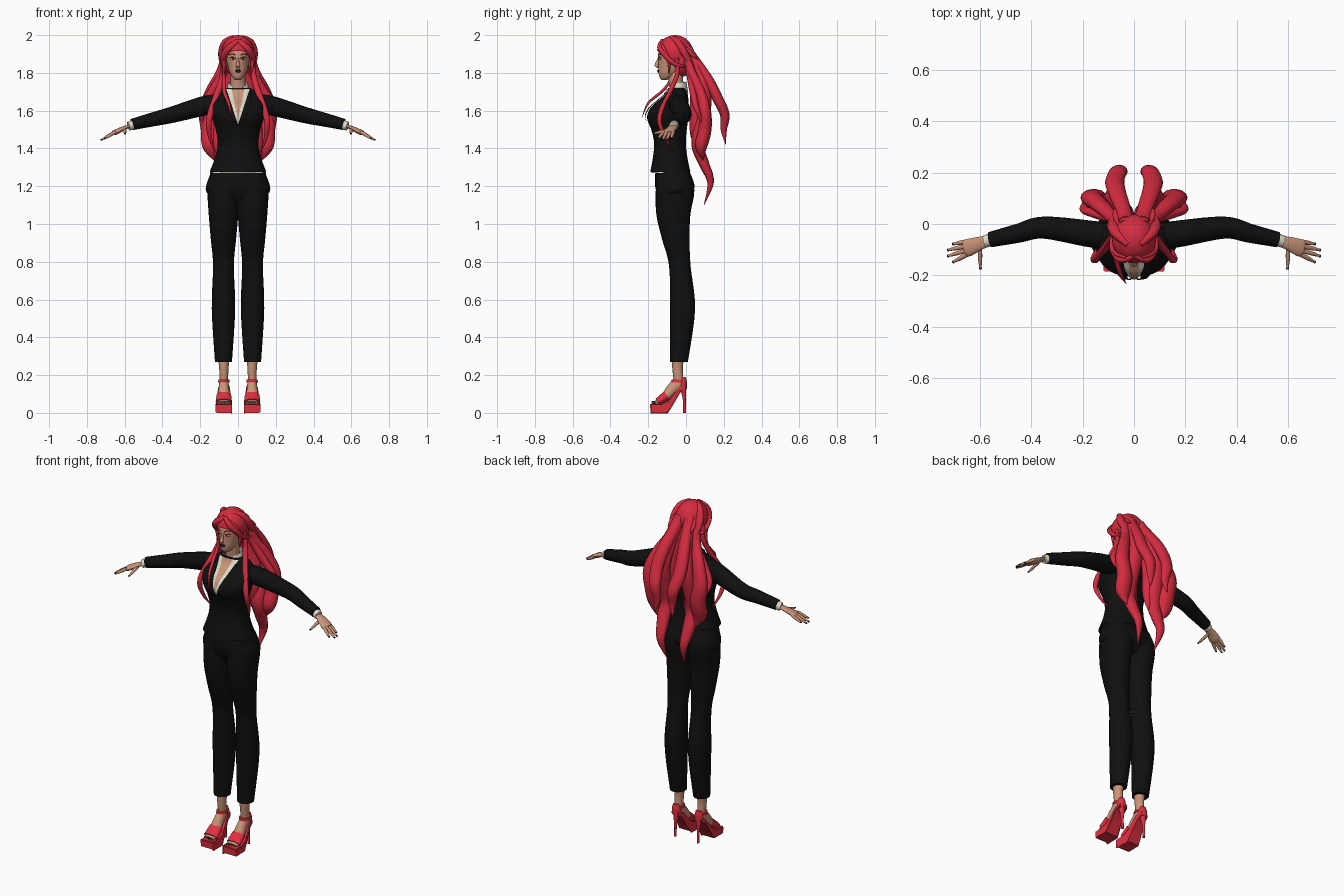
import bpy, bmesh, math
from mathutils import Vector, Matrix

if "Cube" in bpy.data.objects:
    bpy.data.objects.remove(bpy.data.objects["Cube"])


def material(name, r, g, b):
    mat = bpy.data.materials.new(name)
    mat.use_nodes = True
    mat.diffuse_color = (r, g, b, 1)
    mat.node_tree.nodes["Principled BSDF"].inputs["Base Color"].default_value = (r, g, b, 1)
    return mat


HAIR = material("hair red", .66, .025, .05)
SHOE = material("shoe red", .75, .03, .05)
SKIN = material("skin", .6, .3, .19)
SUIT = material("suit black", .005, .005, .005)
SHIRT = material("shirt cream", .72, .7, .58)
DARK = material("lip and nail black", .012, .008, .01)
EYE = material("eye white", .75, .72, .6)
X, Y, Z = Vector((1, 0, 0)), Vector((0, 1, 0)), Vector((0, 0, 1))
made = []


def link(name, mesh):
    part = bpy.data.objects.new(name, mesh)
    bpy.context.collection.objects.link(part)
    made.append(part)
    return part


def finish(name, bm, mat):
    bmesh.ops.recalc_face_normals(bm, faces=bm.faces)
    mesh = bpy.data.meshes.new(name)
    bm.to_mesh(mesh)
    bm.free()
    mesh.materials.append(mat)
    return link(name, mesh)


def mirror(part):
    """Copy a left part to the right side."""
    mesh = part.data.copy()
    mesh.transform(Matrix.Scale(-1, 4, X))
    mesh.flip_normals()
    link(part.name.replace("left", "right"), mesh)


def spline(points, steps):
    """Smooth curve through tuples of any length."""
    padded = [points[0], *points, points[-1]]
    result = []
    for p, q, r, s in zip(padded, padded[1:], padded[2:], padded[3:]):
        for j in range(steps):
            t = j / steps
            result.append([b + t * (c - a + t * (2 * a - 5 * b + 4 * c - d
                                                 + t * (3 * b - a - 3 * c + d))) / 2
                           for a, b, c, d in zip(p, q, r, s)])
    return result + [list(points[-1])]


def sweep(name, points, mat, ref, sides, power=2):
    """Loft ellipses (x, y, z, a, b) along a path; level rings when ref is None."""
    rows, bm, loops = spline(points, 5), bmesh.new(), []
    centres = [Vector(row[:3]) for row in rows]
    for i, row in enumerate(rows):
        across, along = X, Y
        if ref:
            ahead = centres[min(i + 1, len(rows) - 1)] - centres[max(i - 1, 0)]
            across = ref.cross(ahead).normalized()
            along = ahead.normalized().cross(across)
        loop = []
        for j in range(sides):
            angle = math.tau * j / sides
            c, s = [math.copysign(abs(k) ** (2 / power), k)
                    for k in (math.cos(angle), math.sin(angle))]
            loop.append(bm.verts.new(centres[i] + across * c * row[3] + along * s * row[4]))
        loops.append(loop)
    for low, high in zip(loops, loops[1:]):
        for j in range(sides):
            k = (j + 1) % sides
            bm.faces.new((low[j], low[k], high[k], high[j]))
    bm.faces.new(loops[0])
    bm.faces.new(loops[-1])
    return finish(name, bm, mat)


def column(name, x, rows, mat, ref=None, sides=28, power=2):
    """Loft of (y, z, a, b) rows at one x."""
    return sweep(name, [(x, *row) for row in rows], mat, ref, sides, power)


def tube(name, points, mat, flat=1, ref=Z, sides=16):
    """Tube through (x, y, z, radius) points."""
    return sweep(name, [(*p, p[3] * flat) for p in points], mat, ref, sides)


def lock(name, width, *points, blunt=3):
    """Tapering flat strand of hair."""
    rows = []
    for i, p in enumerate(points):
        t = i / (len(points) - 1)
        rows.append((*p, max(width * (.6 + .7 * t) * (1 - t ** blunt), .001)))
    return tube(name, rows, HAIR, .75, Y, 12)


def ball(name, centre, size, mat, cut=None):
    bm = bmesh.new()
    bmesh.ops.create_uvsphere(bm, u_segments=24, v_segments=16, radius=1)
    bm.transform(Matrix.Translation(centre) @ Matrix.Diagonal((*size, 1)))
    if cut:
        bmesh.ops.bisect_plane(bm, geom=bm.verts[:] + bm.edges[:] + bm.faces[:],
                               plane_co=cut[0], plane_no=cut[1], clear_inner=True)
    return finish(name, bm, mat)


def sheet(name, shape, mat, count=20):
    """Thin surface from shape(u, v)."""
    bm = bmesh.new()
    grid = [[bm.verts.new(shape(i / count, j / count)) for i in range(count + 1)]
            for j in range(count + 1)]
    for low, high in zip(grid, grid[1:]):
        for i in range(count):
            bm.faces.new((low[i], low[i + 1], high[i + 1], high[i]))
    bmesh.ops.solidify(bm, geom=bm.faces[:], thickness=.003)
    return finish(name, bm, mat)


# Jacket body
torso = [(-.083, 1.275, .15, .106), (-.084, 1.36, .119, .09), (-.085, 1.43, .108, .084),
         (-.09, 1.5, .118, .094), (-.097, 1.56, .137, .109), (-.088, 1.615, .147, .1),
         (-.06, 1.665, .142, .072), (-.048, 1.695, .105, .055), (-.048, 1.72, .066, .046)]
column("jacket_body", 0, torso, SUIT, sides=40, power=2.3)
rings = spline(torso, 12)


def front(x, z, lift):
    """Point on the front of the jacket."""
    y, level, wide, deep = min(rings, key=lambda ring: abs(ring[1] - z))
    rest = 1 - min(abs(x) / wide, 1) ** 2.3
    return Vector((x, y - deep * rest ** (1 / 2.3) - lift, z))


# Neckline: shirt, bare chest and lapels laid over the jacket
def neckline(low, wide, lift):
    return lambda u, v: front((2 * u - 1) * wide * v, low + (1.715 - low) * v, lift)


def lapel(u, v):
    return front(.004 + .052 * v + u * .035 * math.sin(math.pi * (v * .85 + .06)),
                 1.53 + .17 * v, .012)


def collar(u, v):
    angle = math.radians(296) * (u - .5)
    droop = max(-math.cos(angle), 0)
    radius = .064 - .012 * v
    return Vector((radius * math.sin(angle), radius * math.cos(angle) * .9 - .045,
                   1.69 + .062 * v - .025 * droop))


sheet("shirt_front", neckline(1.525, .062, .004), SHIRT)
sheet("bare_chest", neckline(1.55, .034, .01), SKIN)
mirror(sheet("left_lapel", lapel, SUIT))
sheet("shirt_collar", collar, SHIRT)
column("shirt_hem", 0, [(-.083, 1.27, .143, .1), (-.083, 1.3, .13, .09)], SHIRT)

# Trousers
column("trouser_hips", 0, [(-.068, 1.12, .09, .06), (-.062, 1.16, .16, .09),
                           (-.06, 1.21, .167, .104), (-.08, 1.32, .12, .08)], SUIT, power=2.3)
mirror(column("left_trouser_leg", .077, [
    (-.038, .27, .045, .048), (-.018, .55, .062, .066), (-.033, .78, .055, .057),
    (-.054, .92, .067, .073), (-.067, 1.05, .078, .09), (-.058, 1.18, .084, .102),
    (-.07, 1.28, .068, .08)], SUIT))

# Sleeves, cuffs and hands
mirror(tube("left_sleeve", [(.08, -.045, 1.63, .045), (.16, -.04, 1.63, .052),
                            (.35, -.014, 1.578, .043), (.45, -.036, 1.554, .037),
                            (.56, -.061, 1.527, .03)], SUIT))
mirror(tube("left_cuff", [(.54, -.057, 1.53, .025), (.58, -.068, 1.518, .024)], SHIRT))
mirror(tube("left_palm", [(.56, -.064, 1.523, .02), (.6, -.075, 1.509, .026),
                          (.65, -.094, 1.485, .034), (.66, -.097, 1.48, .026)], SKIN, .4))


def finger(label, base, tip):
    mirror(tube(f"left_{label}_finger", [(*base, .009), (*base.lerp(tip, .6), .008),
                                         (*tip, .004)], SKIN))
    mirror(ball(f"left_{label}_nail", tip, (.006, .006, .004), DARK))


for i, label in enumerate(("little", "ring", "middle", "index")):
    bend = (i - 1.5) ** 2
    finger(label, Vector((.65, -.068 - .017 * i, 1.487)),
           Vector((.725 - .01 * bend, -.078 - .023 * i, 1.445 + .004 * bend)))
finger("thumb", Vector((.6, -.088, 1.5)), Vector((.598, -.172, 1.478)))

# Feet and toes
FOOT = .075
mirror(column("left_ankle", FOOT, [(-.04, .31, .035, .036), (-.045, .24, .025, .028),
                                   (-.036, .14, .022, .026)], SKIN))
mirror(column("left_foot", FOOT, [(-.004, .168, .014, .014), (-.03, .162, .032, .024),
                                  (-.07, .128, .032, .028), (-.115, .079, .022, .034),
                                  (-.165, .053, .008, .034)], SKIN, X))
for i in range(5):
    x, y = .05 + .0125 * i, .004 * i - .17
    mirror(ball(f"left_toe_{i + 1}", (x, y, .053), (.0075, .012, .008), SKIN))
    mirror(ball(f"left_toenail_{i + 1}", (x, y - .006, .057), (.0055, .006, .005), DARK))

# High heeled sandals, the sole narrowing towards the heel
bm = bmesh.new()
profile = [(-.184, 0), (-.1, 0), (-.08, .03), (-.03, .115), (0, .13), (0, .148),
           (-.035, .136), (-.095, .06), (-.13, .045), (-.186, .043)]
sides = [bm.faces.new([bm.verts.new((FOOT + side * (.044 - .18 * max(y + .11, 0)), y, z))
                       for y, z in profile]) for side in (-1, 1)]
bmesh.ops.bridge_loops(bm, edges=[edge for face in sides for edge in face.edges])
bmesh.ops.bevel(bm, geom=bm.edges[:], offset=.004, segments=2, affect='EDGES')
mirror(finish("left_platform_sole", bm, SHOE))
mirror(column("left_heel", FOOT, [(-.007, 0, .007, .008), (-.009, .07, .008, .008),
                                  (-.016, .14, .019, .018)], SHOE))
mirror(column("left_heel_cup", FOOT, [(-.017, .13, .024, .021), (-.016, .165, .025, .02),
                                      (-.012, .19, .016, .01)], SHOE))
mirror(column("left_toe_band", FOOT, [(-.1, .092, .027, .039), (-.15, .058, .02, .043)], SHOE, X))
mirror(column("left_ankle_strap", FOOT, [(-.042, .162, .03, .037), (-.042, .176, .029, .035)],
              SHOE))

# Neck, head and face
column("neck", 0, [(-.048, 1.66, .05, .045), (-.05, 1.72, .039, .038),
                   (-.06, 1.82, .04, .042)], SKIN)
column("head", 0, [(-.114, 1.763, .013, .014), (-.105, 1.775, .028, .034),
                   (-.09, 1.8, .043, .055), (-.075, 1.84, .055, .071), (-.067, 1.9, .064, .079),
                   (-.06, 1.96, .053, .065), (-.06, 1.985, .02, .03)], SKIN)
column("nose", 0, [(-.142, 1.882, .005, .006), (-.151, 1.858, .007, .009),
                   (-.156, 1.837, .012, .01), (-.146, 1.826, .007, .005)], SKIN)
ball("lips", (0, -.145, 1.81), (.016, .008, .009), DARK)
mirror(ball("left_ear", (.064, -.05, 1.855), (.008, .017, .028), SKIN))
mirror(ball("left_eye", (.027, -.138, 1.874), (.015, .006, .007), EYE))
mirror(ball("left_pupil", (.026, -.143, 1.874), (.005, .003, .006), DARK))
for label, z in (("eyelid", 1.883), ("eyebrow", 1.9)):
    mirror(tube(f"left_{label}", [(.011, -.147, z - .007, .002), (.028, -.144, z, .003),
                                  (.046, -.13, z - .003, .002)], HAIR))

# Hair: cap, fringe, face strands and long wavy back locks
ball("hair_cap", (0, -.058, 1.905), (.086, .096, .095), HAIR, ((0, -.15, 1.915), (0, .55, .83)))
ball("hair_back_of_head", (0, -.02, 1.87), (.08, .055, .09), HAIR)
mirror(lock("left_fringe", .022, (0, -.125, 1.97), (.045, -.14, 1.935), (.074, -.108, 1.89),
            (.08, -.055, 1.845), (.083, .02, 1.83)))
mirror(lock("left_temple_hair", .015, (.03, -.13, 1.96), (.068, -.115, 1.92), (.076, -.09, 1.86),
            (.07, -.09, 1.79)))
mirror(lock("left_crown_hair", .033, (.02, -.08, 1.98), (.062, -.04, 1.955), (.08, 0, 1.89),
            (.075, .06, 1.78)))
mirror(lock("left_face_strand", .02, (.078, -.05, 1.88), (.08, -.045, 1.8), (.1, -.075, 1.72),
            (.15, -.14, 1.57), (.15, -.115, 1.47), (.12, -.065, 1.38)))
mirror(lock("left_outer_lock", .045, (.06, 0, 1.9), (.085, .03, 1.8), (.135, .075, 1.7),
            (.165, .1, 1.6), (.15, .1, 1.5), (.145, .08, 1.41), (.125, .09, 1.335), blunt=9))
mirror(lock("left_shoulder_lock", .028, (.06, 0, 1.88), (.09, .02, 1.78), (.15, .04, 1.68),
            (.195, .06, 1.6), (.17, .11, 1.49)))
mirror(lock("left_long_lock", .052, (.03, .01, 1.93), (.05, .07, 1.8), (.075, .105, 1.66),
            (.085, .08, 1.53), (.09, .06, 1.42), (.085, .095, 1.32), (.075, .13, 1.22),
            (.055, .095, 1.1)))
mirror(lock("left_rear_lock", .045, (.03, 0, 1.94), (.045, .065, 1.845), (.065, .12, 1.76),
            (.075, .165, 1.67), (.06, .205, 1.58), (.05, .2, 1.5), (.06, .21, 1.42)))
mirror(lock("left_inner_lock", .055, (.025, .02, 1.88), (.045, .05, 1.75), (.065, .055, 1.6),
            (.06, .05, 1.47), (.04, .07, 1.37)))
mirror(lock("left_flyaway", .016, (.05, -.01, 1.94), (.07, .03, 1.9), (.075, .065, 1.87)))
lock("chest_strand", .012, (-.076, -.08, 1.85), (-.075, -.085, 1.76), (-.072, -.13, 1.7),
     (-.05, -.2, 1.64), (-.03, -.232, 1.565))

# Smooth shading that keeps sharp edges
bpy.ops.object.select_all(action='DESELECT')
for part in made:
    part.select_set(True)
bpy.context.view_layer.objects.active = made[0]
bpy.ops.object.shade_smooth_by_angle(angle=math.radians(40))
